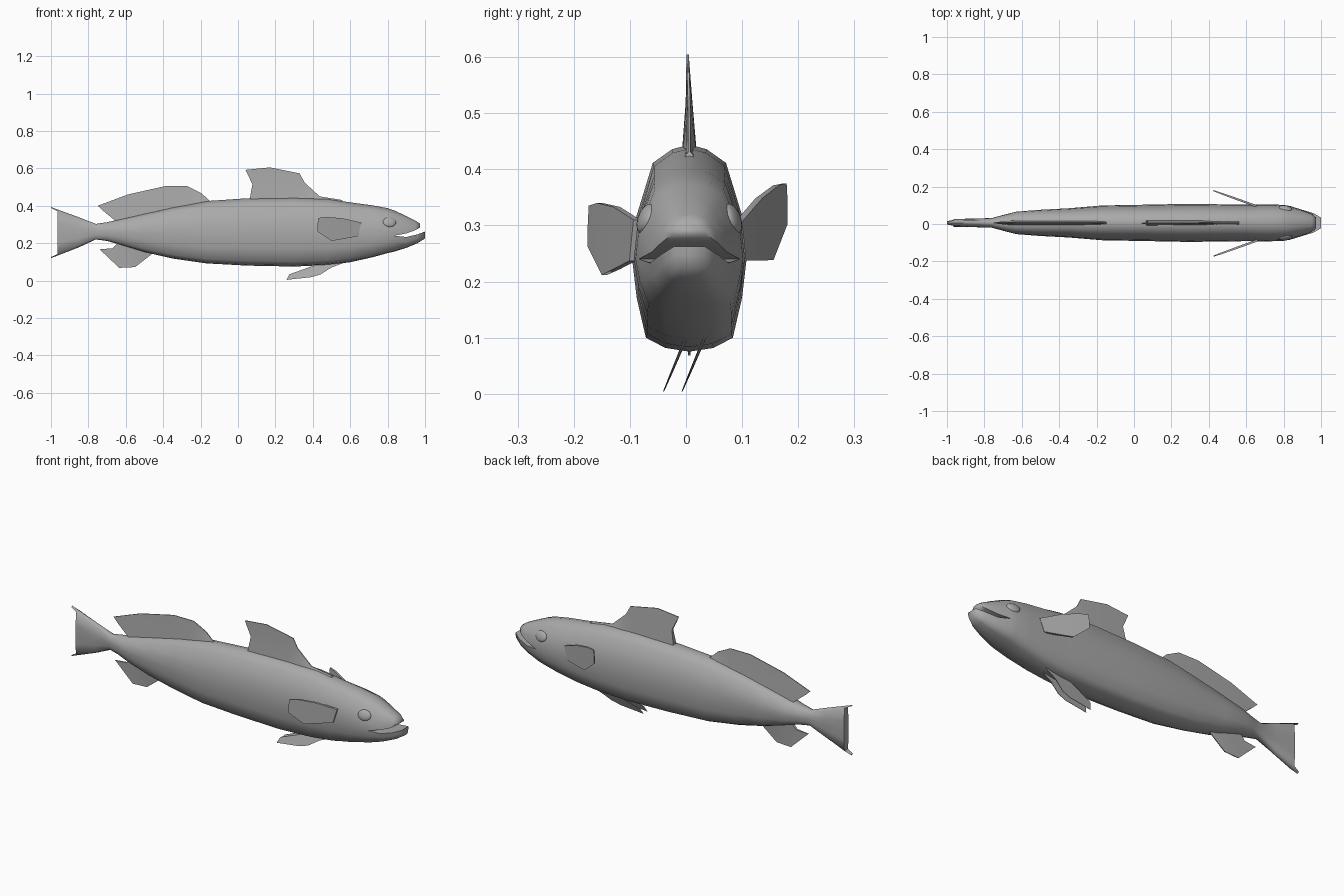
import bpy, bmesh, math
from mathutils import Vector

if "Cube" in bpy.data.objects:
    bpy.data.objects.remove(bpy.data.objects["Cube"])

YC = 0.006  # the body's middle plane

skin = bpy.data.materials.new("grey_skin")
skin.diffuse_color = (0.4, 0.4, 0.4, 1)
skin.use_nodes = True
skin.node_tree.nodes["Principled BSDF"].inputs["Base Color"].default_value = skin.diffuse_color


def finish(name, bm, angle=50):
    bmesh.ops.recalc_face_normals(bm, faces=bm.faces)
    me = bpy.data.meshes.new(name)
    bm.to_mesh(me)
    bm.free()
    for p in me.polygons:
        p.use_smooth = True
    me.set_sharp_from_angle(angle=math.radians(angle))
    me.materials.append(skin)
    ob = bpy.data.objects.new(name, me)
    bpy.context.collection.objects.link(ob)
    return ob


# Half cross-section, belly to back: (width, height); index 4 is the flank / lip line
HALF = [(0, -1), (.42, -.96), (.76, -.85), (.92, -.42), (1, 0),
        (.94, .35), (.64, .84), (.3, .96), (0, 1)]
SIDE = 4

# Body stations: x, belly z, flank z, back z, half width
BODY = [(-1, .12, .26, .393, .021), (-.85, .178, .26, .338, .023),
        (-.76, .22, .262, .303, .026), (-.70, .212, .262, .312, .042),
        (-.63, .192, .26, .328, .06), (-.5, .152, .255, .358, .07),
        (-.35, .118, .25, .392, .078), (-.17, .092, .24, .425, .093),
        (.05, .08, .24, .44, .097), (.3, .075, .24, .444, .102),
        (.48, .083, .24, .437, .099), (.6, .098, .24, .418, .098),
        (.72, .125, .24, .402, .099), (.80, .147, .24, .387, .096),
        (.835, .155, .24, .375, .09)]
UPPER_JAW = [(.90, 0, .252, .345, .068), (.95, 0, .27, .32, .049), (.972, 0, .284, .305, .03)]
LOWER_JAW = [(.90, .175, .233, 0, .07), (.96, .2, .247, 0, .052), (1, .225, .262, 0, .028)]


def place(s, i, sign):
    x, zb, zs, zt, w = s
    py, pz = HALF[i]
    if x == -1 and abs(pz) < .9:      # notch of the tail fin
        x += .034
    z = zs + pz * ((zt - zs) if pz > 0 else (zs - zb))
    return x, YC + sign * py * w, z


def strip(bm, a, b, closed=True):
    n = len(a)
    for i in range(n if closed else n - 1):
        j = (i + 1) % n
        bm.faces.new((a[i], a[j], b[j], b[i]))


# Body, tail fin and both jaws as one loft that splits at the mouth
bm = bmesh.new()
TOP = len(HALF) - 1
ring_ids = [(i, 1) for i in range(TOP + 1)] + [(i, -1) for i in range(TOP - 1, 0, -1)]
prev = None
for s in BODY:
    ring = [bm.verts.new(place(s, i, sg)) for i, sg in ring_ids]
    if prev:
        strip(bm, prev, ring)
    else:
        # tail trailing edge, closed row by row
        for k in range(TOP):
            quad = [ring[k], ring[k + 1], ring[-k - 1], ring[-k]]
            bm.faces.new(list(dict.fromkeys(quad)))
    prev = ring
n = len(ring_ids)
upper_idx = list(range(SIDE, n - SIDE + 1))
lower_idx = [k % n for k in range(n - SIDE, n + SIDE + 1)]
for idx, stations in ((upper_idx, UPPER_JAW), (lower_idx, LOWER_JAW)):
    loop = [prev[k] for k in idx]
    for s in stations:
        nxt = [bm.verts.new(place(s, *ring_ids[k])) for k in idx]
        strip(bm, loop, nxt)
        loop = nxt
    bm.faces.new(loop)
finish("body", bm, 60)


def fin(name, rows, yfun, thick):
    """Thin tapered sheet; rows of (x, z) run from the root to the free edge."""
    bm = bmesh.new()
    sides = []
    for sg in (1, -1):
        grid = []
        for r, row in enumerate(rows):
            t = thick[r] * sg
            grid.append([bm.verts.new((x, yfun(x, z) + t, z)) for x, z in row])
        for a, b in zip(grid, grid[1:]):
            strip(bm, a, b, False)
        sides.append(grid)

    def rim(g):
        return g[0] + [r[-1] for r in g[1:-1]] + g[-1][::-1] + [r[0] for r in g[-2:0:-1]]
    strip(bm, rim(sides[0]), rim(sides[1]))
    return finish(name, bm)


def middle(x, z):
    return YC - .03 * max(0, z - .5)


# Fins along the middle line
fin("front_dorsal_fin",
    [[(.06, .42), (.18, .42), (.3, .42), (.37, .42), (.45, .42), (.57, .41)],
     [(.077, .515), (.19, .52), (.31, .51), (.365, .483), (.44, .44), (.56, .426)],
     [(.04, .592), (.17, .605), (.33, .573), (.355, .525), (.437, .45), (.555, .431)]],
    middle, (.014, .006, .002))
fin("rear_dorsal_fin",
    [[(-.65, .315), (-.55, .33), (-.39, .36), (-.27, .385), (-.2, .4), (-.13, .41)],
     [(-.72, .372), (-.57, .4), (-.39, .435), (-.27, .45), (-.197, .435), (-.14, .422)],
     [(-.75, .4), (-.59, .46), (-.39, .505), (-.27, .505), (-.195, .467), (-.155, .43)]],
    middle, (.012, .006, .002))
fin("anal_fin",
    [[(-.63, .215), (-.59, .2), (-.53, .19), (-.43, .16)],
     [(-.67, .173), (-.61, .14), (-.54, .13), (-.44, .148)],
     [(-.74, .167), (-.635, .068), (-.55, .072), (-.46, .142)]],
    middle, (.01, .005, .002))

# Paired pelvic fins, both swept the same way
for side, y0 in (("front", -.04), ("back", -.007)):
    fin("pelvic_fin_" + side,
        [[(.41, .082), (.5, .092), (.58, .1)],
         [(.275, .034), (.4, .045), (.5, .07)],
         [(.26, .004), (.39, .018), (.44, .032)]],
        lambda x, z, y0=y0: y0 + (z - .004) * .42, (.003, .002, .001))

# Paired pectoral fins, the far one raised a little at its tip
for side, sg, lift in (("front", -1, 0), ("back", 1, .19)):
    rows = [[(.66, .31), (.65, .275), (.64, .237)],
            [(.56, .333), (.56, .28), (.56, .222)],
            [(.475, .34), (.48, .28), (.5, .212)],
            [(.43, .335), (.425, .30), (.425, .262)]]
    rows = [[(x, z + lift * (.64 - x)) for x, z in row] for row in rows]
    fin("pectoral_fin_" + side, rows,
        lambda x, z, sg=sg: YC * (sg > 0) + sg * (.093 + .36 * (.645 - x)),
        (.006, .006, .005, .003))

# Eyes
for side, sg in (("front", -1), ("back", 1)):
    bm = bmesh.new()
    bmesh.ops.create_uvsphere(bm, u_segments=16, v_segments=10, radius=1)
    eye = finish("eye_" + side, bm, 80)
    eye.scale = (.036, .014, .028)
    eye.rotation_euler = (sg * math.radians(20), 0, -sg * math.radians(10))
    eye.location = Vector((.81, YC + sg * .077, .312))
